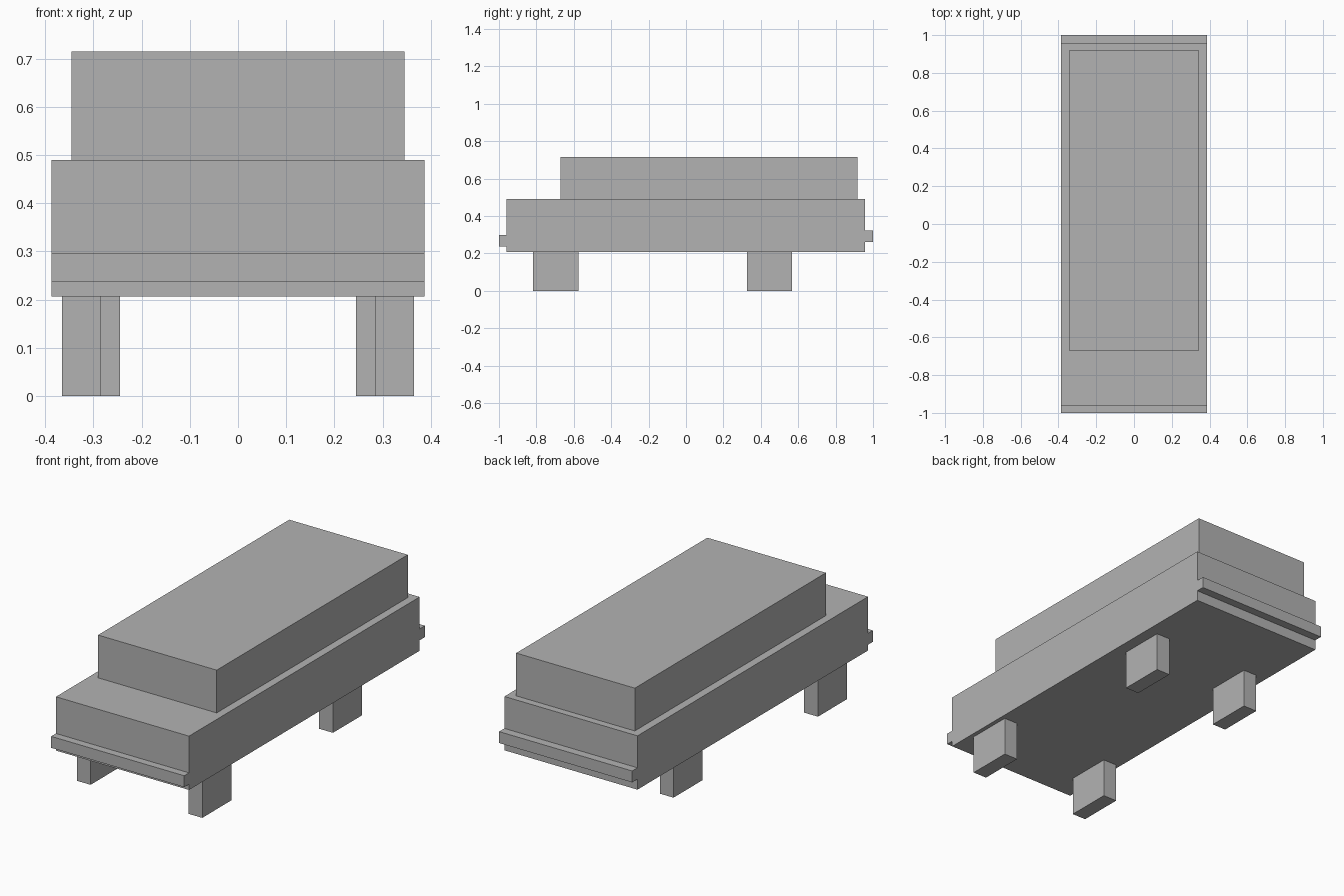
import bpy

if "Cube" in bpy.data.objects:
    bpy.data.objects.remove(bpy.data.objects["Cube"])

grey = bpy.data.materials.new("mid_grey")
grey.diffuse_color = (0.45, 0.45, 0.45, 1.0)
grey.use_nodes = True
grey.node_tree.nodes["Principled BSDF"].inputs["Base Color"].default_value = grey.diffuse_color


def box(name, x, y, z):
    """Box spanning the (min, max) ranges on each axis."""
    bpy.ops.mesh.primitive_cube_add(size=1)
    ob = bpy.context.object
    ob.name = name
    for v in ob.data.vertices:
        v.co = [r[0] if c < 0 else r[1] for c, r in zip(v.co, (x, y, z))]
    ob.data.materials.append(grey)
    return ob


# Lower body and cabin
box("body", (-0.387, 0.387), (-0.96, 0.956), (0.207, 0.49))
box("cabin", (-0.345, 0.345), (-0.67, 0.918), (0.49, 0.715))

# Bumpers
box("front_bumper", (-0.387, 0.387), (-1.0, -0.96), (0.237, 0.297))
box("rear_bumper", (-0.387, 0.387), (0.956, 1.0), (0.262, 0.322))

# Block wheels, the rear pair set further inboard
for axle, inner, y0 in (("front", 0.285, -0.818), ("rear", 0.245, 0.325)):
    for side, s in (("left", -1), ("right", 1)):
        x = sorted((s * inner, s * (inner + 0.08)))
        box(f"{axle}_{side}_wheel", x, (y0, y0 + 0.243), (0, 0.207))
